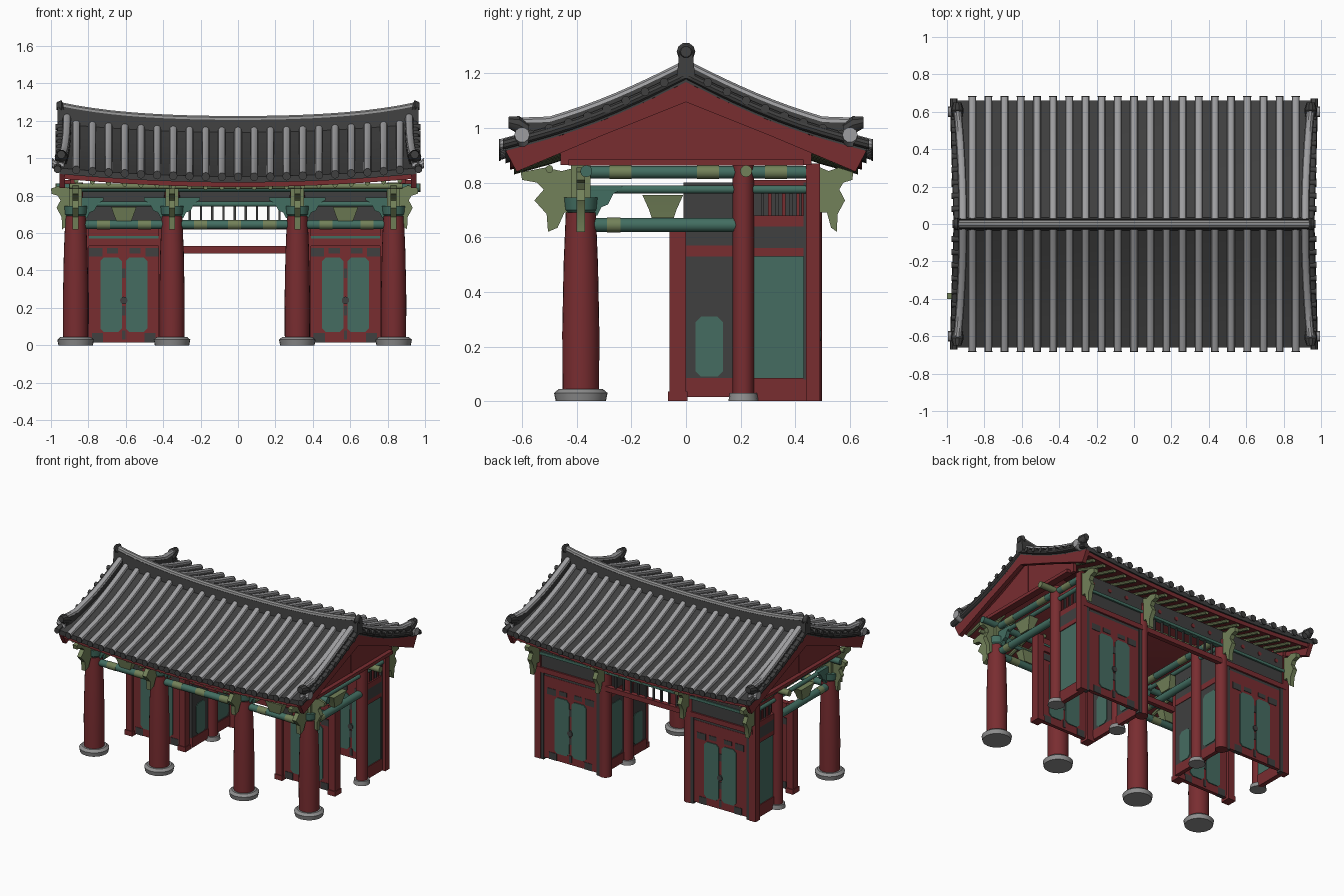
import bpy, bmesh, math
from math import sin, cos, pi

if "Cube" in bpy.data.objects:
    bpy.data.objects.remove(bpy.data.objects["Cube"])

def mat(name, r, g, b):
    m = bpy.data.materials.new(name)
    m.diffuse_color = (r, g, b, 1)
    m.use_nodes = True
    m.node_tree.nodes["Principled BSDF"].inputs["Base Color"].default_value = m.diffuse_color
    return m

RED = mat("red paint", .19, .026, .03)
DARK = mat("dark grey", .05, .05, .05)
TILE = mat("light grey tile", .34, .34, .35)
TEAL = mat("teal paint", .055, .155, .12)
PANEL = mat("door green", .06, .15, .12)
OLIVE = mat("olive green", .17, .22, .1)
STONE = mat("stone", .27, .27, .27)
OX = -.018                       # timber frame sits slightly left of the roof
COLS = [OX - .85, OX - .335, OX + .335, OX + .85]
BAYS = [OX - .5925, OX + .5925]

def add(name, verts, faces, m):
    me = bpy.data.meshes.new(name)
    me.from_pydata(verts, [], faces)
    bm = bmesh.new(); bm.from_mesh(me)
    bmesh.ops.recalc_face_normals(bm, faces=bm.faces)
    bm.to_mesh(me); bm.free()
    me.materials.append(m)
    me.shade_smooth()
    me.set_sharp_from_angle(angle=math.radians(35))
    ob = bpy.data.objects.new(name, me)
    bpy.context.collection.objects.link(ob)
    return ob

def loft(name, rings, m):
    n, k = len(rings[0]), len(rings)
    v = [p for r in rings for p in r]
    f = [(i*n+j, i*n+(j+1) % n, (i+1)*n+(j+1) % n, (i+1)*n+j) for i in range(k-1) for j in range(n)]
    return add(name, v, f + [tuple(range(n)), tuple(range((k-1)*n, k*n))], m)

def put(axis, a, u, v):
    return {'x': (a, u, v), 'y': (u, a, v), 'z': (u, v, a)}[axis]

def prism(name, prof, axis, a0, a1, m):
    return loft(name, [[put(axis, a, u, v) for u, v in prof] for a in (a0, a1)], m)

def box(name, x0, x1, y0, y1, z0, z1, m):
    return prism(name, [(x0, y0), (x1, y0), (x1, y1), (x0, y1)], 'z', z0, z1, m)

def tube(name, pts, r, axis, m, n=10):
    # round section swept along a mostly axis-aligned path; r may be a list
    rs = r if isinstance(r, list) else [r]*len(pts)
    i = 'xyz'.index(axis)
    rings = []
    for p, q in zip(pts, rs):
        u, v = [p[k] for k in range(3) if k != i]
        rings.append([put(axis, p[i], u+q*cos(2*pi*t/n), v+q*sin(2*pi*t/n)) for t in range(n)])
    return loft(name, rings, m)

def rod(name, axis, a0, a1, u, v, r, m):
    return tube(name, [put(axis, a, u, v) for a in (a0, a1)], r, axis, m, 12)

# ---------- roof ----------
def roof_z(x, y):
    s = abs(y) / .67
    return 1.155 - .255*s - .025*sin(pi*min(s, 1)) + .045*(x/.95)**2

def slab(name, xe, ye, top, bottom, m):
    rings = []
    ys = [ye*(j/8-1) for j in range(17)]
    for i in range(25):
        x = xe*(i/12-1)
        rings.append([(x, y, roof_z(x, y)-top) for y in ys] + [(x, y, roof_z(x, y)-bottom) for y in ys[::-1]])
    return loft(name, rings, m)

slab("roof_bed", .955, .66, 0, .032, DARK)
slab("roof_soffit", .925, .645, .031, .06, RED)

for k in range(-10, 11):
    x = .0865*k
    for s in (-1, 1):
        tube("roof_tile", [(x, s*.68*t/8, roof_z(x, .68*t/8)+.006) for t in range(9)], .0205, 'y', TILE)
        rod("tile_end_cap", 'y', s*.678, s*.685, x, roof_z(x, .68)+.004, .022, DARK)
        tube("rafter", [(x, s*y, roof_z(x, y)-.068) for y in (.38, .5, .63)], .013, 'y', OLIVE, 8)

def ridge_z(x):
    return roof_z(x, 0) + .05 + .03*(x/.96)**4
xs = [.965*(i/10-1) for i in range(21)]
loft("main_ridge", [[(x, -.034, roof_z(x, 0)-.02), (x, .034, roof_z(x, 0)-.02),
                     (x, .024, ridge_z(x)), (x, -.024, ridge_z(x))] for x in xs], DARK)
tube("ridge_cap", [(x, 0, ridge_z(x)) for x in xs], .022, 'x', STONE)

for sx in (-1, 1):
    tube("ridge_ornament", [(sx*a, 0, ridge_z(.95)+b) for a, b in ((.93, -.02), (.945, 0), (.97, .0))],
         [.025, .034, .02], 'x', DARK)
    for sy in (-1, 1):
        # descending gable ridge with flared tip
        path = []
        for i in range(11):
            t = i/10
            x, y = .915+.03*t*t, .02+.6*t
            path.append((sx*x, sy*y, roof_z(.95, y)+.03+.03*max(0, t-.8)/.2))
        loft("gable_ridge", [[(x-.022, y, z-.05), (x+.022, y, z-.05), (x+.022, y, z), (x-.022, y, z)]
                             for x, y, z in path], DARK)
        tube("gable_ridge_cap", path, .021, 'y', TILE)
        tube("gable_ridge_tip", [(sx*.945, sy*y, z) for y, z in ((.575, .99), (.61, 1.01), (.65, 1.02))],
             [.03, .035, .022], 'y', DARK)
        tube("corner_ornament", [(sx*x, sy*.6, z) for x, z in ((.93, .955), (.97, .96), (.995, .975))],
             [.03, .026, .028], 'x', TILE)
        tube("verge_tile", [(sx*(.945+.02*t), sy*.67*t, roof_z(.95, .67*t)-.005) for t in [i/8 for i in range(9)]],
             .02, 'y', DARK)
        for i in range(8):
            y = sy*(.08+.07*i)
            rod("verge_tile_end", 'x', sx*.93, sx*.975, y, roof_z(.95, y)+.006, .016, DARK)
        # barge boards
        up = [(sy*y, roof_z(.93, y)-.03) for y in (0, .15, .3, .45, .66)]
        lo = [(sy*.62, .84), (sy*.3, .975), (0, 1.095)]
        prism("barge_board", up+lo, 'x', sx*.925, sx*.955, RED)
    # gable wall
    prism("gable_wall", [(-.46, .865), (.46, .865), (.46, .96), (0, 1.14), (-.46, .96)],
          'x', sx*.87, sx*.895, RED)
    box("gable_sill", sx*.88, sx*.925, -.43, .43, .862, .885, RED)
    box("gable_king_strip", sx*.89, sx*.9, -.008, .008, .88, 1.1, RED)

# ---------- columns and brackets ----------
def bracket(name, axis, at, c, s, sc, m):
    # carved arm: out along s, thickness across axis
    prof = [(0, .86), (.07, .842), (.13, .855), (.22, .838), (.215, .81), (.16, .80), (.135, .775),
            (.17, .735), (.125, .685), (.12, .62), (.085, .635), (.06, .69), (0, .69)]
    prism(name, [(c+s*u*sc, z) for u, z in prof], axis, at-.016, at+.016, m)

def corbel(axis, at, c, s):
    prof = [(0, .67), (.06, .68), (.075, .71), (.1, .72), (.12, .76), (.15, .775), (.15, .79), (0, .79)]
    prism("carved_corbel", [(c+s*u, z) for u, z in prof], axis, at-.014, at+.014, TEAL)

FY = -.385
for i, x in enumerate(COLS):
    outer = i in (0, 3)
    s = -1 if x < 0 else 1
    tube("column_base", [(x, FY, z) for z in (0, .03, .045)], [.092, .098, .08], 'z', STONE, 24)
    tube("front_column", [(x, FY, z) for z in (.04, .25, .5, .69)], [.067, .068, .063, .055], 'z', RED, 24)
    tube("column_capital", [(x, FY, z) for z in (.685, .7, .745)], [.045, .06, .065], 'z', TEAL, 12)
    box("bracket_core", x-.035, x+.035, FY-.035, FY+.035, .74, .87, OLIVE)
    bracket("front_bracket", 'x', x, FY, -1, 1, OLIVE)
    bracket("rear_bracket", 'x', x, .48, 1, .6, OLIVE)
    corbel('x', x, FY, 1)
    for d in (-1, 1):
        if outer and d == s:
            bracket("side_bracket", 'y', FY, x, d, .6, OLIVE)
        else:
            corbel('y', FY, x, d)
    # mid and rear posts
    tube("mid_base", [(x, .21, z) for z in (0, .03)], [.055, .05], 'z', STONE, 16)
    rod("mid_column", 'z', .02, .87, x, .21, .039, RED)
    if outer:
        box("rear_post", x-.025, x+.025, .44, .49, 0, .87, RED)
    else:
        rod("rear_column", 'z', 0, .8, x, .455, .042, RED)
    # cross beams from front to back
    rod("cross_tie_beam", 'y', FY, .2, x, .645, .026, TEAL)
    rod("cross_rail", 'y', FY, .46, x, .775, .015, TEAL)
    rod("cross_top_beam", 'y', FY, .47, x, .838, .023, TEAL)
    for y in (-.24, .08, .33):
        rod("beam_band", 'y', y-.04, y+.04, x, .838, .0245, OLIVE)
    rod("tie_band", 'y', -.29, -.24, x, .645, .0275, OLIVE)
    loft("side_strut_block", [[(x-a*.5, -.085-a, z), (x+a*.5, -.085-a, z), (x+a*.5, -.085+a, z), (x-a*.5, -.085+a, z)]
                              for a, z in ((.04, .67), (.05, .7), (.075, .755))], OLIVE)

# ---------- long beams ----------
rod("front_tie_beam", 'x', COLS[0]-.03, COLS[3]+.03, FY, .645, .024, TEAL)
for x in (-.72, -.5, -.2, OX, .17, .47, .69):
    rod("tie_band", 'x', x-.035, x+.035, FY, .645, .0255, OLIVE)
rod("front_rail", 'x', COLS[0], COLS[3], FY, .755, .014, TEAL)
rod("front_purlin", 'x', -.97, .97, FY+.02, .842, .022, TEAL)
rod("mid_purlin", 'x', -.975, .975, .22, .842, .022, OLIVE)
rod("outer_purlin", 'x', -.9, .88, -.5, .85, .014, OLIVE)
box("center_lintel", COLS[1], COLS[2], -.045, -.015, .49, .53, RED)
box("rear_fascia", COLS[0], COLS[3], .465, .485, .75, .865, DARK)
box("rear_rail", COLS[0], COLS[3], .46, .492, .62, .655, RED)
box("rear_upper_rail", COLS[0], COLS[3], .46, .492, .745, .765, TEAL)
for k in range(-4, 5):
    x = OX + .06*k
    box("center_lattice_bar", x-.006, x+.006, .468, .48, .65, .76, DARK)
for k in range(12):
    rod("fascia_boss", 'y', .48, .49, COLS[0]+.08+.14*k, .81, .014, RED)

# ---------- guard rooms ----------
def panel(c, z0, z1, w, axis, a0, a1):
    h, k = w/2, .02
    prism("green_panel", [(c-h+k, z0), (c+h-k, z0), (c+h, z0+k), (c+h, z1-k), (c+h-k, z1), (c-h+k, z1),
                          (c-h, z1-k), (c-h, z0+k)], axis, a0, a1, PANEL)

def door(cx, y, w, ztop):
    box("door_leaf", cx-w/2, cx+w/2, y-.012, y+.012, .015, ztop, RED)
    for d in (-1, 1):
        panel(cx+d*.068, .07, .47, .115, 'y', y-.018, y+.018)
        for x, z, a, b in ((.15, .475, .035, .045), (.14, .015, .03, .05), (.06, .49, .03, .03)):
            box("door_grey_plate", cx+d*x-a, cx+d*x+a, y-.015, y+.015, z, z+b, DARK)
    for z in (.03, .16, .36):
        box("door_stud_plate", cx-.009, cx+.009, y-.016, y+.016, z, z+.05, DARK)
    rod("door_ring", 'y', y-.024, y+.024, cx, .24, .02, DARK)

for b in BAYS:
    s = -1 if b < 0 else 1
    door(b, -.03, .42, .54)
    door(b, .47, .46, .6)
    for d in (-1, 1):
        box("door_post", b+d*.21-.025, b+d*.21+.025, -.06, 0, 0, .64, RED)
        box("post_foot", b+d*.21-.03, b+d*.21+.03, -.066, .006, 0, .035, RED)
        box("rear_door_jamb", b+d*.225-.015, b+d*.225+.015, .455, .488, 0, .62, DARK)
    box("door_header", b-.22, b+.22, -.055, -.005, .53, .57, RED)
    box("door_header_strip", b-.2, b+.2, -.058, -.002, .57, .585, TEAL)
    box("door_transom", b-.22, b+.22, -.05, -.01, .585, .63, RED)
    box("rear_upper_panel", b-.25, b+.25, .465, .48, .6, .76, DARK)
    loft("front_strut_block", [[(b-a, FY-a*.5, z), (b+a, FY-a*.5, z), (b+a, FY+a*.5, z), (b-a, FY+a*.5, z)]
                               for a, z in ((.04, .665), (.05, .69), (.068, .74))], OLIVE)
    # inner wall beside the passage
    xi = OX + s*.35
    box("inner_wall", xi-.01, xi+.01, -.01, .46, .08, .8, DARK)
    box("inner_wall_sill", xi-.014, xi+.014, -.01, .46, .015, .085, RED)
    box("inner_wall_rail", xi-.014, xi+.014, -.01, .46, .53, .57, RED)
    panel(.085, .09, .31, .1, 'x', xi-.014, xi+.014)
    panel(.335, .1, .48, .13, 'x', xi-.014, xi+.014)
    # outer wall
    xo = OX + s*.835
    box("outer_wall_panel", xo-.01, xo+.01, .24, .45, .08, .54, PANEL)
    for z0, z1, m in ((0, .085, RED), (.53, .56, RED), (.56, .64, DARK), (.64, .68, RED), (.78, .81, RED)):
        box("outer_wall_rail", xo-.016, xo+.016, .24, .45, z0, z1, m)
    for k in range(7):
        y = .28 + .026*k
        box("outer_lattice_bar", xo-.008, xo+.008, y-.006, y+.006, .67, .79, RED if k % 2 else DARK)
    box("outer_grey_jamb", xo-.018, xo+.018, .43, .45, .08, .8, DARK)
